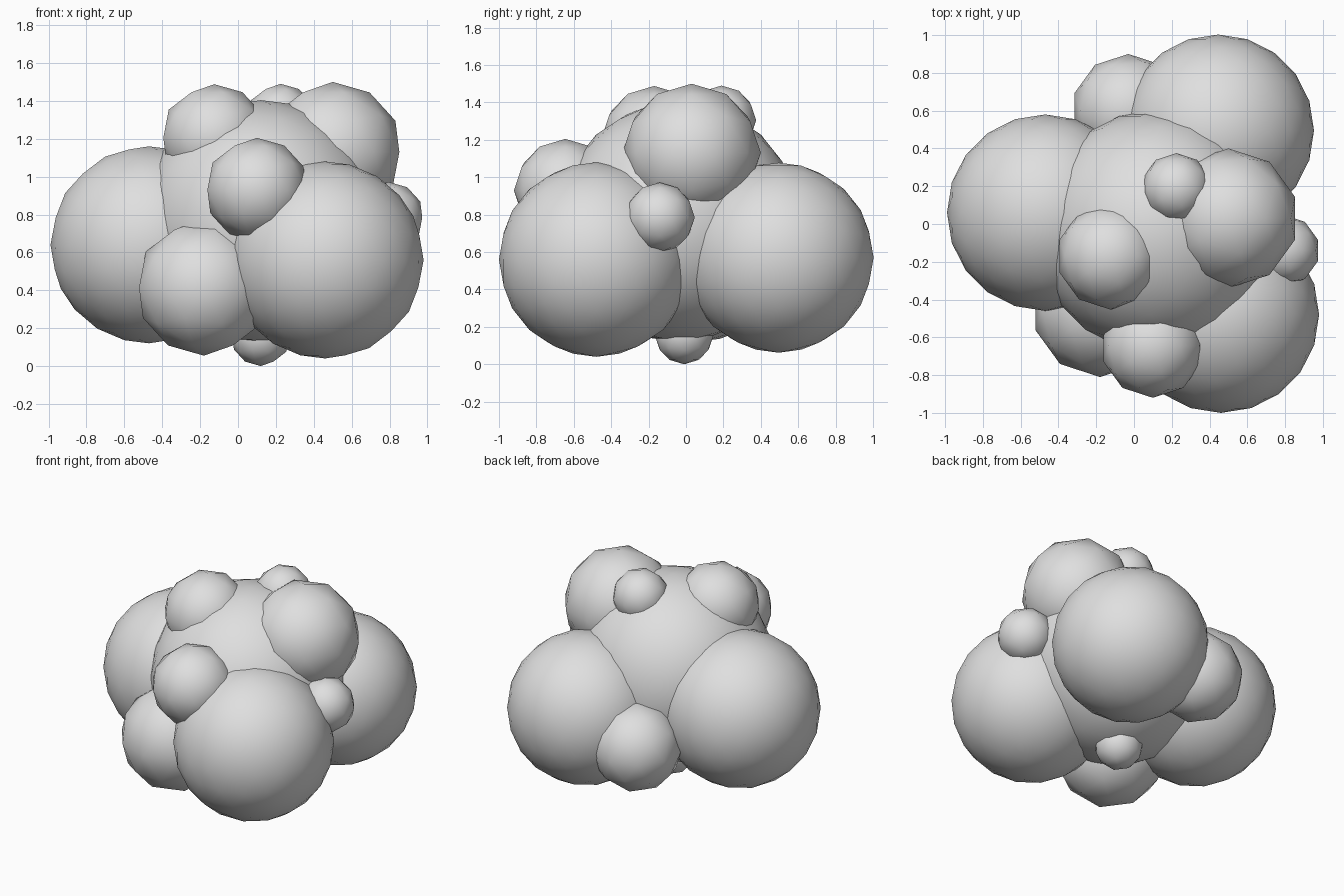
import bpy

if "Cube" in bpy.data.objects:
    bpy.data.objects.remove(bpy.data.objects["Cube"])

# One plain grey for the whole cluster
grey = bpy.data.materials.new("light_grey")
grey.diffuse_color = (0.74, 0.74, 0.74, 1.0)
grey.use_nodes = True
grey.node_tree.nodes["Principled BSDF"].inputs["Base Color"].default_value = grey.diffuse_color


def lump(name, centre, radius, detail):
    """Smooth-shaded low-poly ball."""
    bpy.ops.mesh.primitive_ico_sphere_add(subdivisions=detail, radius=radius, location=centre)
    ob = bpy.context.object
    ob.name = name
    ob.data.materials.append(grey)
    bpy.ops.object.shade_smooth()
    return ob


# Core and the three large lobes around it
lump("core", (0.12, -0.04, 0.762), 0.642, 3)
lump("left_lobe", (-0.47, 0.06, 0.64), 0.52, 3)
lump("front_right_lobe", (0.46, -0.48, 0.56), 0.52, 3)
lump("back_right_lobe", (0.445, 0.495, 0.57), 0.508, 3)

# Medium lumps
lump("upper_right_lump", (0.50, 0.03, 1.13), 0.37, 2)
lump("lower_front_lump", (-0.18, -0.45, 0.415), 0.36, 2)
lump("back_lump", (-0.03, 0.60, 0.46), 0.30, 2)
lump("upper_left_lump", (-0.125, -0.17, 1.205), 0.283, 2)
lump("front_lump", (0.10, -0.645, 0.93), 0.275, 2)

# Small lumps
lump("top_lump", (0.225, 0.19, 1.305), 0.185, 2)
lump("right_lump", (0.795, -0.14, 0.785), 0.187, 2)
lump("bottom_lump", (0.12, -0.01, 0.158), 0.158, 2)
